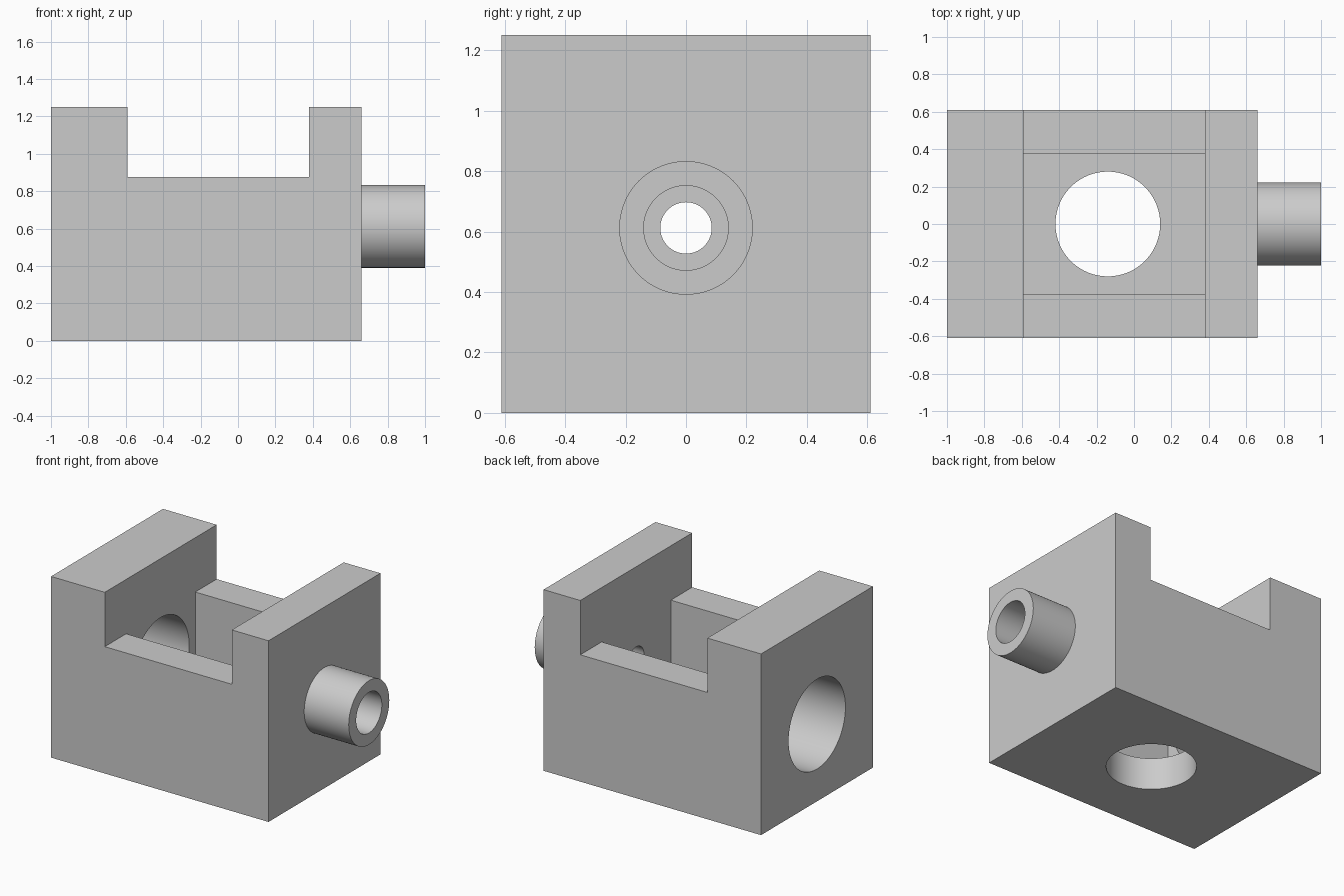
import bpy, bmesh, math
from mathutils import Matrix, Vector

cube = bpy.data.objects.get("Cube")
if cube:
    bpy.data.objects.remove(cube, do_unlink=True)

grey = bpy.data.materials.new("light grey")
grey.use_nodes = True
grey.diffuse_color = (0.6, 0.6, 0.6, 1)
grey.node_tree.nodes["Principled BSDF"].inputs["Base Color"].default_value = (0.6, 0.6, 0.6, 1)

SEGMENTS = 96
TURN = {"X": Matrix.Rotation(math.pi / 2, 4, "Y"), "Z": Matrix.Identity(4)}


def make_object(name, bm):
    bmesh.ops.recalc_face_normals(bm, faces=bm.faces[:])
    mesh = bpy.data.meshes.new(name)
    bm.to_mesh(mesh)
    bm.free()
    mesh.materials.append(grey)
    obj = bpy.data.objects.new(name, mesh)
    bpy.context.collection.objects.link(obj)
    return obj


def box(name, low, high):
    bm = bmesh.new()
    low, high = Vector(low), Vector(high)
    bmesh.ops.create_cube(bm, size=1)
    bmesh.ops.scale(bm, vec=high - low, verts=bm.verts[:])
    bmesh.ops.translate(bm, vec=(low + high) / 2, verts=bm.verts[:])
    return make_object(name, bm)


def cylinder(name, radius, length, centre, axis):
    bm = bmesh.new()
    bmesh.ops.create_cone(bm, cap_ends=True, segments=SEGMENTS, radius1=radius,
                          radius2=radius, depth=length,
                          matrix=Matrix.Translation(centre) @ TURN[axis])
    return make_object(name, bm)


def cut(target, cutters):
    # Subtract each cutter, apply the result and discard the cutter
    for cutter in cutters:
        cutter.hide_render = True
        mod = target.modifiers.new("cut", "BOOLEAN")
        mod.operation = "DIFFERENCE"
        mod.solver = "EXACT"
        mod.object = cutter
        bpy.ops.object.select_all(action="DESELECT")
        bpy.context.view_layer.objects.active = target
        target.select_set(True)
        bpy.ops.object.modifier_apply(modifier=mod.name)
        bpy.data.objects.remove(cutter, do_unlink=True)
    bpy.ops.object.shade_smooth_by_angle(angle=math.radians(30))


# Main block with tall end walls and lower side walls
LEFT, RIGHT, HALF, TOP = -1, 0.66, 0.61, 1.25
SLOT_L, SLOT_R, FLOOR = -0.59, 0.38, 0.22
body = box("body_block", (LEFT, -HALF, 0), (RIGHT, HALF, TOP))
cut(body, [
    box("slot_cutter", (SLOT_L, -1, 0.875), (SLOT_R, 1, 2)),
    box("pocket_cutter", (SLOT_L, -0.377, FLOOR), (SLOT_R, 0.377, 1.5)),
    cylinder("floor_hole_cutter", 0.28, 0.6, (-0.14, 0, 0.1), "Z"),
    cylinder("large_side_hole_cutter", 0.31, 0.6, (-0.85, 0, 0.533), "X"),
    cylinder("small_side_hole_cutter", 0.085, 0.6, (0.52, 0, 0.612), "X"),
])

# Hollow spout on the side wall
spout = cylinder("spout", 0.221, 1 - RIGHT, ((1 + RIGHT) / 2, 0, 0.612), "X")
cut(spout, [cylinder("spout_bore_cutter", 0.14, 1, (0.83, 0, 0.612), "X")])
